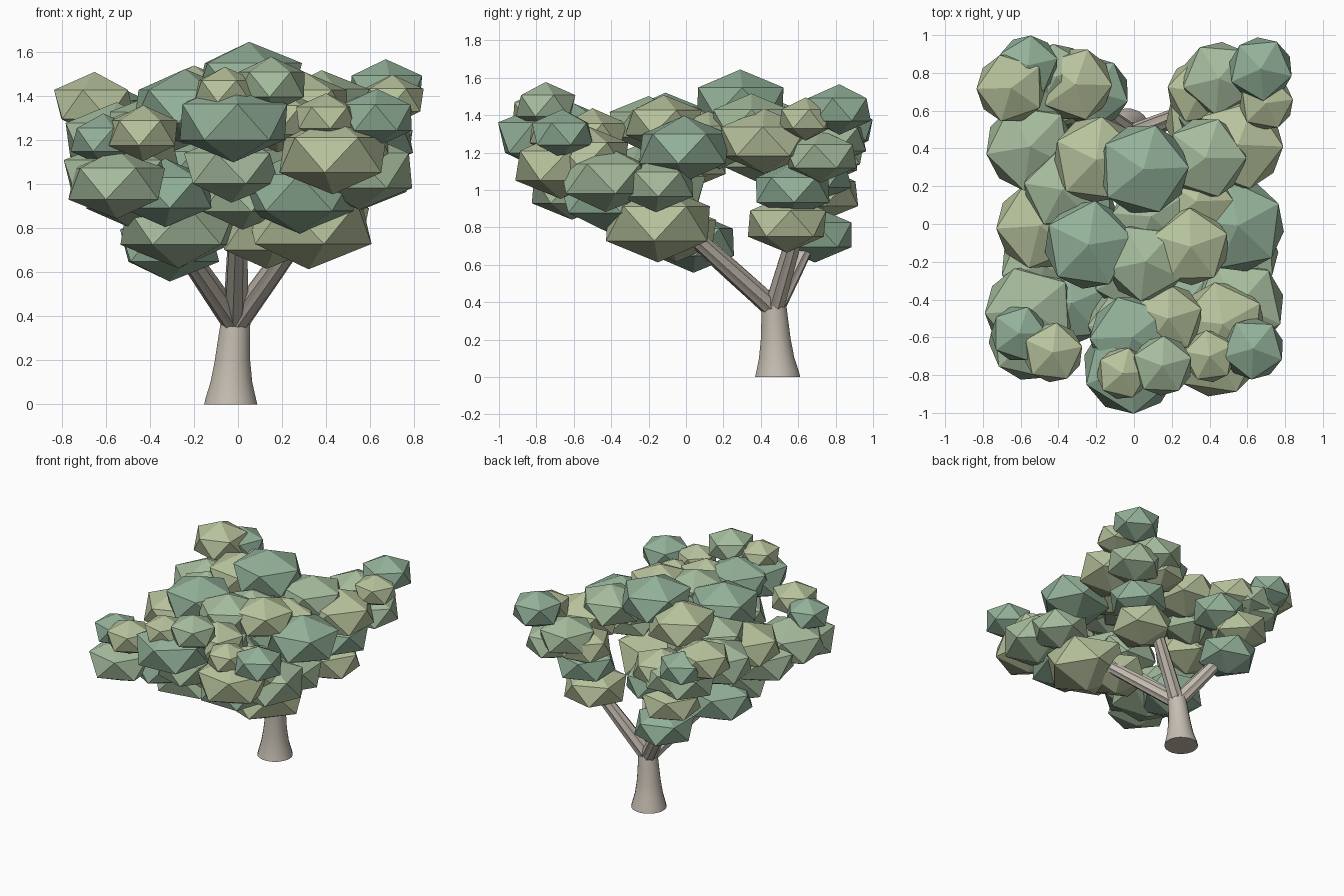
import bpy, bmesh, math, random
from mathutils import Vector, Matrix

if "Cube" in bpy.data.objects:
    bpy.data.objects.remove(bpy.data.objects["Cube"])

random.seed(4)


def material(name, rgb):
    m = bpy.data.materials.new(name)
    m.diffuse_color = (*rgb, 1)
    m.use_nodes = True
    m.node_tree.nodes["Principled BSDF"].inputs["Base Color"].default_value = m.diffuse_color
    return m


LEAF = {"L": material("leaf_light", (0.475, 0.545, 0.335)),
        "M": material("leaf_mid", (0.38, 0.505, 0.34)),
        "D": material("leaf_dark", (0.29, 0.44, 0.32))}
BARK = material("bark", (0.56, 0.51, 0.44))


def make_object(name, bm, mat):
    me = bpy.data.meshes.new(name)
    bm.to_mesh(me)
    bm.free()
    me.materials.append(mat)
    ob = bpy.data.objects.new(name, me)
    bpy.context.collection.objects.link(ob)
    return ob


# Leaf clump: flattened icosahedron, r = visible half width (small ones are rounder)
def clump(name, x, y, z, r, shade):
    bm = bmesh.new()
    bmesh.ops.create_icosphere(bm, subdivisions=1, radius=1)
    s = r / 0.875
    bm.transform(Matrix.Translation((x, y, z))
                 @ Matrix.Rotation(random.uniform(0, math.tau), 4, "Z")
                 @ Matrix.Diagonal((s, s, r * (0.82 if r < 0.19 else 0.74), 1)))
    make_object(name, bm, LEAF[shade])


def cluster(name, *clumps):
    for i, c in enumerate(clumps):
        clump(f"{name}_{i + 1}", *c)


# Tapered limb through rings of (centre, radius), optionally ribbed
def limb(name, rings, sides, axis, rib=0.0, smooth=True):
    bm = bmesh.new()
    axis = axis.normalized()
    u = axis.orthogonal().normalized()
    v = axis.cross(u)
    loops = []
    for c, r in rings:
        loop = []
        for i in range(sides):
            a = math.tau * i / sides
            rr = r * (1 + (rib if i % 2 else -rib))
            loop.append(bm.verts.new(Vector(c) + (u * math.cos(a) + v * math.sin(a)) * rr))
        loops.append(loop)
    for a, b in zip(loops, loops[1:]):
        for i in range(sides):
            j = (i + 1) % sides
            bm.faces.new((a[i], a[j], b[j], b[i])).smooth = smooth
    bm.faces.new(loops[0][::-1])
    bm.faces.new(loops[-1])
    return make_object(name, bm, BARK)


# Trunk with flared foot
limb("trunk", [((-.033, .49, 0), .122), ((-.033, .49, .03), .115), ((-.03, .485, .1), .096),
               ((-.025, .48, .2), .081), ((-.018, .475, .3), .073), ((-.01, .47, .385), .067)],
     20, Vector((0, 0, 1)))

# Branches fanning from the fork
fork = Vector((-.012, .47, .365))
for name, tip in (("front_left", (-.27, .04, .74)), ("front_centre", (.0, .02, .78)),
                  ("front_right", (.28, .02, .77)), ("back_left", (-.27, .66, .74)),
                  ("back_right", (.28, .59, .78))):
    tip = Vector(tip)
    limb("branch_" + name, [(fork, .054), (fork.lerp(tip, .5), .049), (tip, .042)],
         16, tip - fork, .06, False)

# Back left foliage
cluster("foliage_back_left",
        (-.56, .84, 1.32, .155, "D"), (-.65, .72, 1.36, .18, "L"), (-.31, .74, 1.22, .19, "L"),
        (-.21, .70, 1.08, .18, "D"), (-.41, .78, 1.20, .17, "M"), (-.50, .72, 1.17, .20, "M"),
        (-.38, .72, .98, .20, "L"), (-.30, .69, .76, .20, "D"))

# Back right foliage
cluster("foliage_back_right",
        (.67, .82, 1.43, .165, "D"), (.70, .64, 1.38, .14, "L"), (.45, .77, 1.27, .19, "M"),
        (.35, .70, 1.20, .17, "L"), (.60, .72, 1.18, .19, "M"), (.44, .57, 1.00, .20, "D"),
        (.38, .54, .82, .21, "L"))

# Crown over the fork
cluster("foliage_crown",
        (-.55, .41, 1.20, .23, "M"), (-.20, .34, 1.37, .225, "L"), (.05, .29, 1.47, .235, "D"),
        (.38, .35, 1.36, .21, "M"), (.55, .42, 1.26, .235, "L"), (-.50, -.01, 1.16, .225, "L"),
        (-.24, -.11, 1.35, .23, "D"), (.06, -.20, 1.35, .205, "M"), (.30, -.12, 1.36, .20, "L"),
        (.55, -.01, 1.22, .24, "D"), (.09, .04, 1.30, .20, "M"), (.33, .12, 1.28, .19, "L"),
        (-.38, .18, 1.26, .20, "M"))

# Underside of the forward canopy
cluster("foliage_under",
        (-.31, .04, .72, .22, "D"), (-.27, -.16, .81, .26, "M"), (.13, -.05, .77, .21, "L"),
        (.32, -.15, .82, .28, "L"), (-.48, -.22, .96, .22, "M"), (-.33, -.42, .96, .21, "D"),
        (.28, -.42, .96, .25, "D"), (-.03, -.54, 1.07, .21, "M"), (.56, -.16, 1.03, .20, "M"),
        (0, -.25, 1.08, .22, "M"), (.02, -.28, .94, .20, "M"), (-.02, -.12, 1.0, .22, "M"))

# Front left foliage
cluster("foliage_front_left",
        (-.55, -.46, 1.03, .235, "M"), (-.55, -.61, 1.00, .215, "M"),
        (-.61, -.58, 1.20, .145, "D"), (-.43, -.68, 1.23, .155, "L"))

# Front centre foliage
cluster("foliage_front_centre",
        (-.02, -.755, 1.28, .245, "D"), (-.01, -.60, 1.30, .22, "D"), (-.06, -.79, 1.42, .135, "L"),
        (.15, -.75, 1.45, .155, "M"), (.18, -.50, 1.29, .18, "L"))

# Front right foliage
cluster("foliage_front_right",
        (.43, -.67, 1.13, .24, "L"), (.47, -.53, 1.18, .22, "L"), (.55, -.43, 1.06, .24, "M"),
        (.40, -.70, 1.30, .135, "L"), (.63, -.66, 1.30, .16, "D"))
